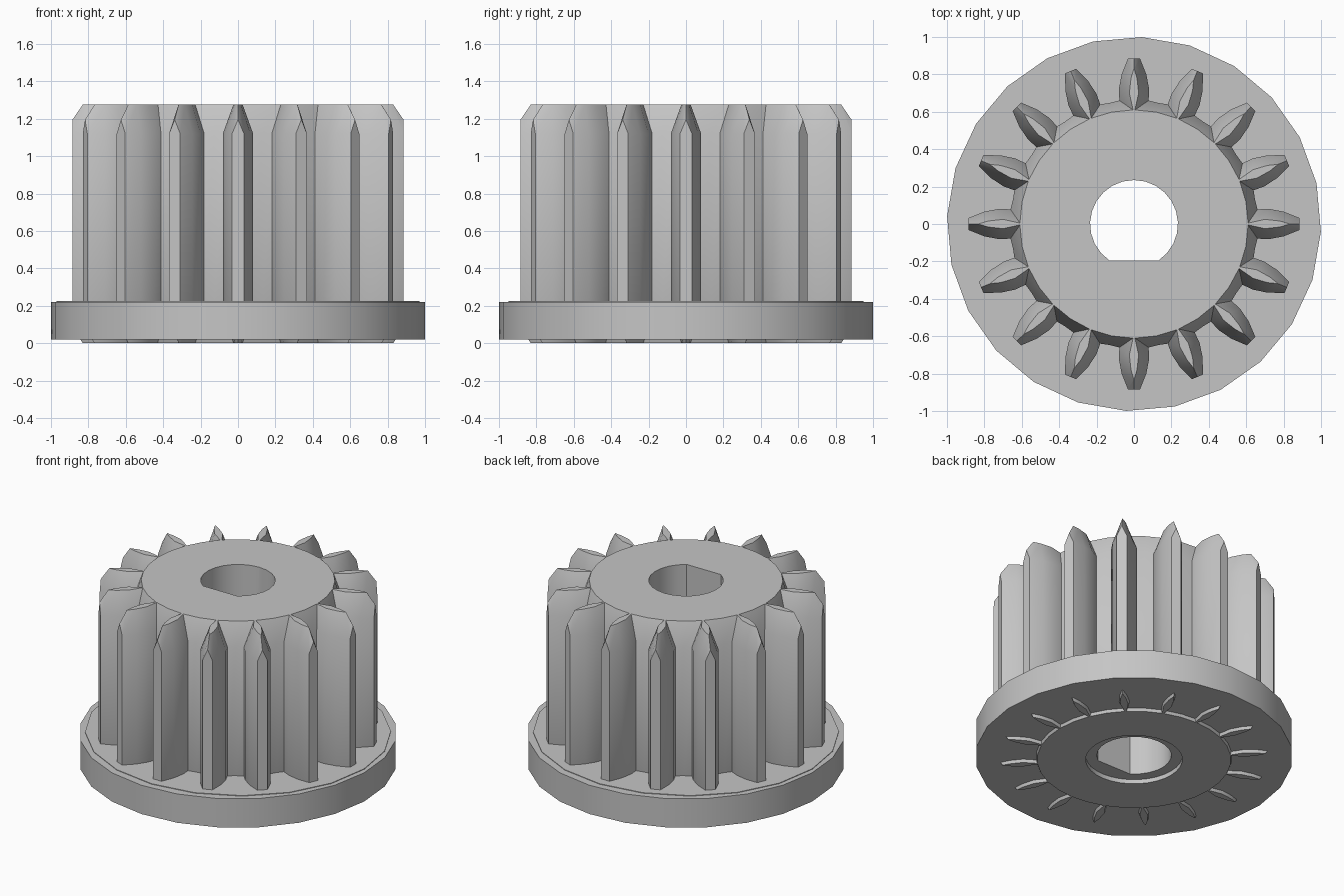
import bpy, bmesh
from math import sin, cos, radians, asin, pi, tau

cube = bpy.data.objects.get("Cube")
if cube:
    bpy.data.objects.remove(cube, do_unlink=True)

grey = bpy.data.materials.new("light_grey")
grey.use_nodes = True
grey.diffuse_color = (0.56, 0.56, 0.56, 1)
grey.node_tree.nodes["Principled BSDF"].inputs["Base Color"].default_value = (0.56, 0.56, 0.56, 1)


def loft(name, rings, closed=False):
    """Skin equal-length rings; cap the ends, or join last to first."""
    bm = bmesh.new()
    loops = [[bm.verts.new(p) for p in ring] for ring in rings]
    pairs = list(zip(loops, loops[1:]))
    if closed:
        pairs.append((loops[-1], loops[0]))
    else:
        bm.faces.new(loops[0])
        bm.faces.new(loops[-1])
    n = len(loops[0])
    for a, b in pairs:
        for i in range(n):
            j = (i + 1) % n
            bm.faces.new((a[i], a[j], b[j], b[i]))
    bmesh.ops.recalc_face_normals(bm, faces=bm.faces)
    mesh = bpy.data.meshes.new(name)
    bm.to_mesh(mesh)
    bm.free()
    mesh.materials.append(grey)
    obj = bpy.data.objects.new(name, mesh)
    bpy.context.collection.objects.link(obj)
    return obj


def circle(rx, z, sides, phase=0.0, ry=None):
    ry = ry or rx
    return [(rx * cos(phase + tau * i / sides), ry * sin(phase + tau * i / sides), z)
            for i in range(sides)]


def smooth(obj, angle):
    bpy.ops.object.select_all(action='DESELECT')
    obj.select_set(True)
    bpy.context.view_layer.objects.active = obj
    bpy.ops.object.shade_smooth_by_angle(angle=radians(angle))


def cut(obj, cutter):
    cutter.hide_render = True
    mod = obj.modifiers.new("cut", 'BOOLEAN')
    mod.operation, mod.solver, mod.object = 'DIFFERENCE', 'EXACT', cutter
    bpy.context.view_layer.objects.active = obj
    bpy.ops.object.modifier_apply(modifier=mod.name)
    bpy.data.objects.remove(cutter, do_unlink=True)


# Toothed body: each tooth is (radius, half width), from root to tip
TEETH = 16
HEIGHT = 1.275
CHAMFER = 0.155
full_tooth = [(0.66, 0.078), (0.72, 0.081), (0.80, 0.066), (0.885, 0.032)]
end_tooth = [(0.61, 0.005), (0.70, 0.025), (0.78, 0.016), (0.83, 0.001)]


def gear_ring(tooth, root, z, peak_z):
    pts = []
    tip = tooth[-1][0]
    side = [(r, -w, z) for r, w in tooth]
    mirrored = [(r, w, z) for r, w in reversed(tooth)]
    gap = pi / TEETH
    valley = [(root * cos(gap), root * sin(gap), z)]
    for k in range(TEETH):
        a = tau * k / TEETH
        for x, y, h in side + [(tip, 0, peak_z)] + mirrored + valley:
            pts.append((x * cos(a) - y * sin(a), x * sin(a) + y * cos(a), h))
    return pts


PEAK = 0.08
gear = loft("toothed_body", [
    gear_ring(end_tooth, 0.61, 0, 0),
    gear_ring(full_tooth, 0.66, CHAMFER, PEAK),
    gear_ring(full_tooth, 0.66, HEIGHT - CHAMFER, HEIGHT - PEAK),
    gear_ring(end_tooth, 0.61, HEIGHT, HEIGHT),
])

# D-shaped shaft bore with its flat at the front, and a shallow seat underneath
BORE, FLAT = 0.235, 0.195
start = -asin(FLAT / BORE)
sweep = pi - 2 * start
bore = [(BORE * cos(start + sweep * i / 20), BORE * sin(start + sweep * i / 20))
        for i in range(21)]
cut(gear, loft("bore_cutter", [[(x, y, z) for x, y in bore] for z in (-0.2, 1.5)]))
cut(gear, loft("seat_cutter", [circle(0.305, z, 32) for z in (-0.1, 0.03)]))
smooth(gear, 25)

# Flange ring around the lower end
turn = radians(-2.4)
flange = loft("flange", [
    circle(0.5, 0.02, 24, turn), circle(1.0, 0.02, 24, turn),
    circle(1.0, 0.22, 24, turn), circle(0.5, 0.22, 24, turn)], closed=True)
smooth(flange, 20)

# Thin facing plate on top of the flange
plate = loft("flange_plate", [
    circle(0.5, 0.215, 20), circle(0.97, 0.215, 20, 0, 0.95),
    circle(0.97, 0.224, 20, 0, 0.95), circle(0.5, 0.224, 20)], closed=True)
smooth(plate, 20)
